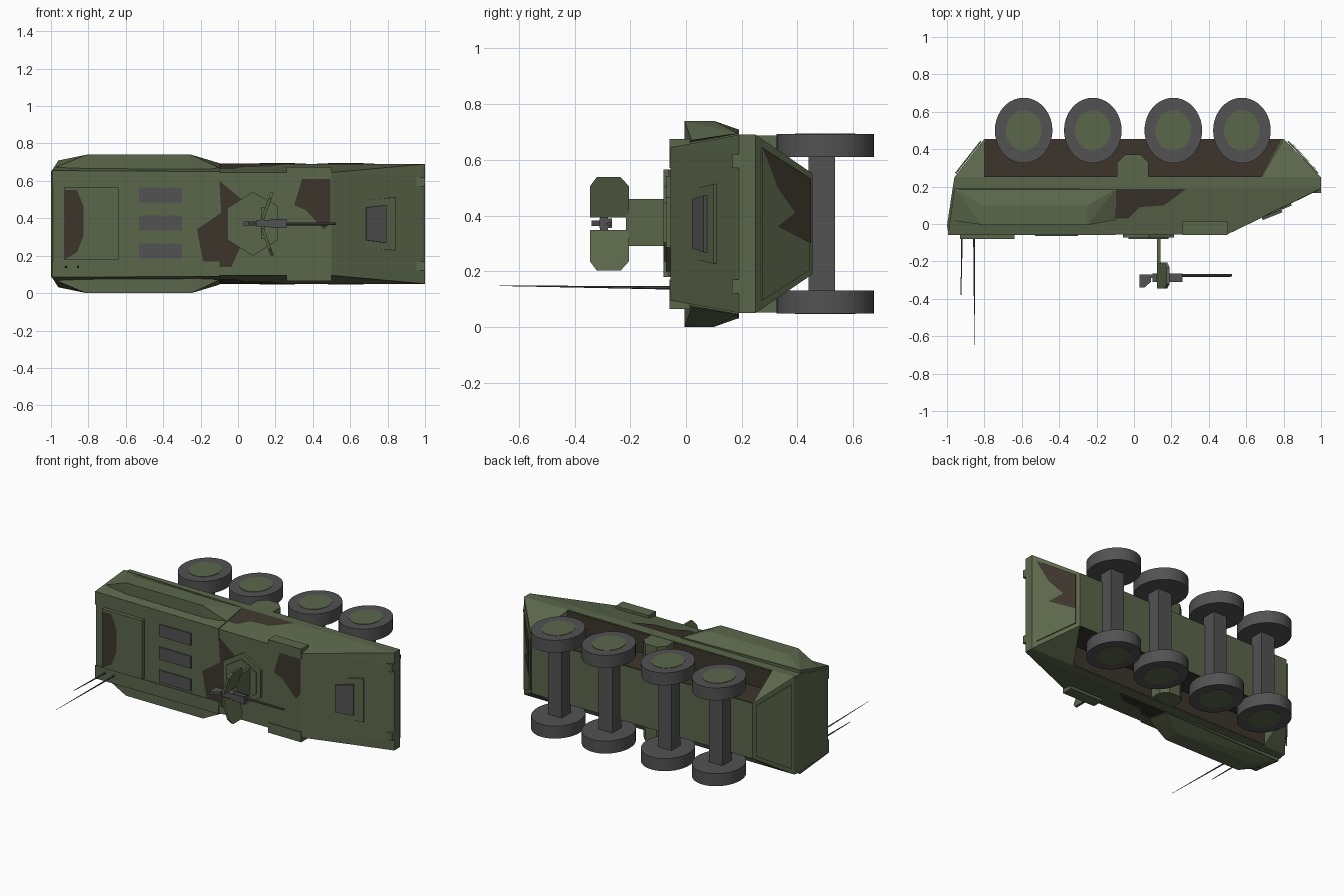
import bpy, bmesh, math
from mathutils import Vector, Matrix

C = 0.37  # centre line of the vehicle in z


def mat(name, r, g, b):
    m = bpy.data.materials.new(name)
    m.diffuse_color = (r, g, b, 1)
    return m


GREEN = mat("green", 0.105, 0.135, 0.07)
BROWN = mat("brown", 0.045, 0.036, 0.025)
GREY = mat("grey", 0.085, 0.085, 0.088)


def finish(bm, name, material):
    bmesh.ops.recalc_face_normals(bm, faces=bm.faces)
    me = bpy.data.meshes.new(name)
    bm.to_mesh(me)
    bm.free()
    me.materials.append(material)
    ob = bpy.data.objects.new(name, me)
    bpy.context.collection.objects.link(ob)
    return ob


def solid(name, pts, material=GREEN):
    """Convex solid around points."""
    bm = bmesh.new()
    for p in pts:
        bm.verts.new(p)
    bmesh.ops.convex_hull(bm, input=bm.verts)
    bmesh.ops.dissolve_limit(bm, angle_limit=0.01, verts=bm.verts, edges=bm.edges)
    return finish(bm, name, material)


def both(pts):
    """Points given as x, y, half width, on both sides of the centre line."""
    return [(x, y, C + s * h) for x, y, h in pts for s in (-1, 1)]


def sides(name, pts, material=GREEN):
    for s, side in ((1, "left"), (-1, "right")):
        solid(f"{name}_{side}", [(x, y, C + s * h) for x, y, h in pts], material)


def box(name, x0, x1, y0, y1, z0, z1, material=GREEN):
    return solid(name, [(x, y, z) for x in (x0, x1) for y in (y0, y1) for z in (z0, z1)], material)


def patch(name, pts):
    bm = bmesh.new()
    bm.faces.new([bm.verts.new(p) for p in pts])
    return finish(bm, name, BROWN)


def cone(name, base, tip, r0, r1, n, material):
    a, b = Vector(base), Vector(tip)
    bm = bmesh.new()
    rot = (b - a).to_track_quat('Z', 'Y').to_matrix().to_4x4()
    bmesh.ops.create_cone(bm, cap_ends=True, segments=n, radius1=r0, radius2=r1,
                          depth=(b - a).length, matrix=Matrix.Translation((a + b) / 2) @ rot)
    return finish(bm, name, material)


# Upper hull with glacis and vertical belt
solid("upper_hull", both([
    (-0.99, -0.055, 0.275), (0.5, -0.055, 0.275), (0.615, 0.03, 0.265), (0.985, 0.18, 0.25),
    (1.0, 0.19, 0.32), (1.0, 0.25, 0.32), (-0.96, 0.25, 0.32), (-0.97, 0.19, 0.32), (-1.0, -0.01, 0.28)]))

# Lower hull: narrow belly between wheel wells, flared ends
solid("belly", both([(-0.8, 0.25, 0.18), (-0.8, 0.455, 0.18), (0.8, 0.455, 0.18), (0.8, 0.25, 0.18)]))
sides("well_wall", [(x, y, h) for x, y in ((-0.8, 0.25), (-0.8, 0.453), (0.79, 0.453), (0.68, 0.25))
                    for h in (0.17, 0.183)], BROWN)
sides("well_ceiling", [(x, y, h) for x in (-0.8, 0.69) for y in (0.245, 0.253) for h in (0.17, 0.315)], BROWN)
solid("lower_nose", both([(1.0, 0.25, 0.32), (0.8, 0.455, 0.18), (0.68, 0.25, 0.32), (0.68, 0.25, 0.18)]))
solid("lower_tail", both([(-0.96, 0.25, 0.32), (-0.8, 0.455, 0.18), (-0.8, 0.25, 0.32)]))
sides("well_divider", [(x, y, h) for h in (0.18, 0.318) for x, y in (
    (-0.09, 0.25), (-0.09, 0.33), (-0.045, 0.372), (0.035, 0.372), (0.077, 0.33), (0.077, 0.25))])

# Panels on the lower end plates
for name, xa, xb, o in (("nose_panel", 0.98, 0.82, 0.006), ("tail_panel", -0.95, -0.815, -0.006)):
    solid(name, both([(xa + d, 0.268 + abs(d), 0.275) for d in (0, o)] +
                     [(xb + d, 0.44 + abs(d), 0.165) for d in (0, o)]))
patch("camo_nose", [(x + 0.009, y + 0.009, z) for x, y, z in (
    (0.98, 0.268, 0.64), (0.93, 0.32, 0.5), (0.87, 0.383, 0.41), (0.93, 0.32, 0.36),
    (0.82, 0.44, 0.3), (0.82, 0.44, 0.53))])

# Side sponsons at the rear
base = [(-0.995, -0.06, 0.285), (-0.1, -0.06, 0.28), (-0.1, 0.19, 0.325), (-0.96, 0.19, 0.34)]
sides("sponson_base", base + [(x, y, 0.2) for x, y, h in base])
sides("sponson_box", [(-0.81, -0.005, 0.37), (-0.25, -0.005, 0.37), (-0.25, 0.1, 0.37), (-0.81, 0.1, 0.37),
                      (-0.81, -0.005, 0.28), (-0.25, -0.005, 0.28), (-0.1, 0.02, 0.3),
                      (-0.1, 0.185, 0.325), (-0.955, 0.185, 0.34), (-0.98, 0.02, 0.3)])

# Small side boxes and nose lamps
sides("side_box", [(x, y, h) for x in (0.26, 0.5) for y in (-0.06, 0.015) for h in (0.24, 0.305)])
sides("nose_lamp", [(x, y, h) for x in (0.92, 1.0) for y in (0.165, 0.2) for h in (0.2, 0.25)])

# Roof hatch, vents
box("rear_hatch", -0.93, -0.64, -0.08, -0.05, 0.18, 0.565)
for i in range(3):
    box(f"vent_{i}", -0.53, -0.3, -0.063, -0.05, 0.185 + 0.15 * i, 0.265 + 0.15 * i, GREY)

# Driver hatch and window on the sloped glacis
SL = (0.185 - 0.03) / (1 - 0.615)


def on_glacis(x, up):
    return (x + up * 0.37, 0.03 + (x - 0.615) * SL - up * 0.93)


def glacis_slab(name, x0, x1, h0, h1, up, material):
    solid(name, both([(*on_glacis(x, u), h) for x, h in ((x0, h0), (x1, h1)) for u in (-0.01, up)]), material)


glacis_slab("driver_hatch", 0.655, 0.835, 0.125, 0.143, 0.022, GREEN)
glacis_slab("driver_window", 0.675, 0.78, 0.088, 0.102, 0.036, GREY)

# Turret ring
ring = [(-0.065, 0.46), (0.08, 0.55), (0.22, 0.47), (0.22, 0.28), (0.08, 0.19), (-0.065, 0.28)]
for name, k, top in (("turret_ring", 0.95, -0.072), ("turret_lid", 0.75, -0.08)):
    solid(name, [(0.08 + (x - 0.08) * k, y, C + (z - C) * k) for x, z in ring for y in (top, -0.05)])

# Gun post, shield wings and gun
box("gun_post", 0.124, 0.142, -0.215, -0.055, 0.29, 0.46)
sides("gun_shield", [(x + d, y, h) for d in (0, 0.016) for x, y, h in (
    (0.122, -0.345, 0.022), (0.122, -0.205, 0.022), (0.162, -0.345, 0.135),
    (0.175, -0.32, 0.168), (0.175, -0.235, 0.168), (0.162, -0.205, 0.135))])
box("gun_body", 0.1, 0.26, -0.31, -0.265, 0.355, 0.39, GREY)
box("gun_ammo", 0.175, 0.26, -0.308, -0.28, 0.347, 0.395, GREY)
box("gun_rear", 0.03, 0.12, -0.29, -0.27, 0.362, 0.382, GREY)
solid("gun_grip", [(x, y, z) for z in (0.362, 0.382) for x, y in (
    (0.03, -0.28), (0.03, -0.34), (0.055, -0.34), (0.09, -0.31), (0.09, -0.28))], GREY)
cone("gun_barrel", (0.25, -0.275, C), (0.525, -0.275, C), 0.008, 0.007, 8, GREY)

# Antennas
cone("antenna_short", (-0.92, -0.05, 0.14), (-0.925, -0.38, 0.145), 0.006, 0.002, 6, GREY)
cone("antenna_long", (-0.855, -0.05, 0.14), (-0.853, -0.67, 0.148), 0.006, 0.001, 6, GREY)

# Wheels and axles
for i, x in enumerate((-0.59, -0.22, 0.21, 0.577)):
    box(f"axle_{i}", x - 0.05, x + 0.05, 0.44, 0.535, 0.12, 0.62, GREY)
    for s, side in ((1, "left"), (-1, "right")):
        for part, r, a, b, m in (("tyre", 0.175, 0.24, 0.322, GREY), ("hub", 0.108, 0.3, 0.3245, GREEN)):
            w = cone(f"{part}_{i}_{side}", (0, 0, s * a), (0, 0, s * b), r, r, 40, m)
            w.data.transform(Matrix.Translation((x, 0.5, C)) @ Matrix.Diagonal((0.88, 1, 1, 1)))

# Camouflage patches on roof, hatch and sides
def roof_patch(name, y, pts):
    patch(name, [(x, y, z) for x, z in pts])


roof_patch("camo_hatch", -0.0825, [(-0.925, 0.18), (-0.925, 0.55), (-0.86, 0.55), (-0.825, 0.46),
                                   (-0.825, 0.31), (-0.86, 0.22)])
roof_patch("camo_mid", -0.058, [(-0.22, 0.34), (-0.09, 0.43), (-0.1, 0.6), (0.06, 0.47),
                                (0.04, 0.31), (-0.035, 0.14), (-0.18, 0.14)])
roof_patch("camo_front", -0.058, [(0.345, 0.615), (0.495, 0.615), (0.495, 0.38), (0.46, 0.34),
                                  (0.36, 0.445), (0.3, 0.47)])
for s, side in ((1, "left"), (-1, "right")):
    patch(f"camo_side_{side}", [(x, y, C + s * (0.288 + y * 0.1837)) for x, y in (
        (-0.095, 0.188), (0.28, 0.188), (0.16, 0.1), (0.03, 0.09), (-0.03, 0.03), (-0.095, 0.03))])
